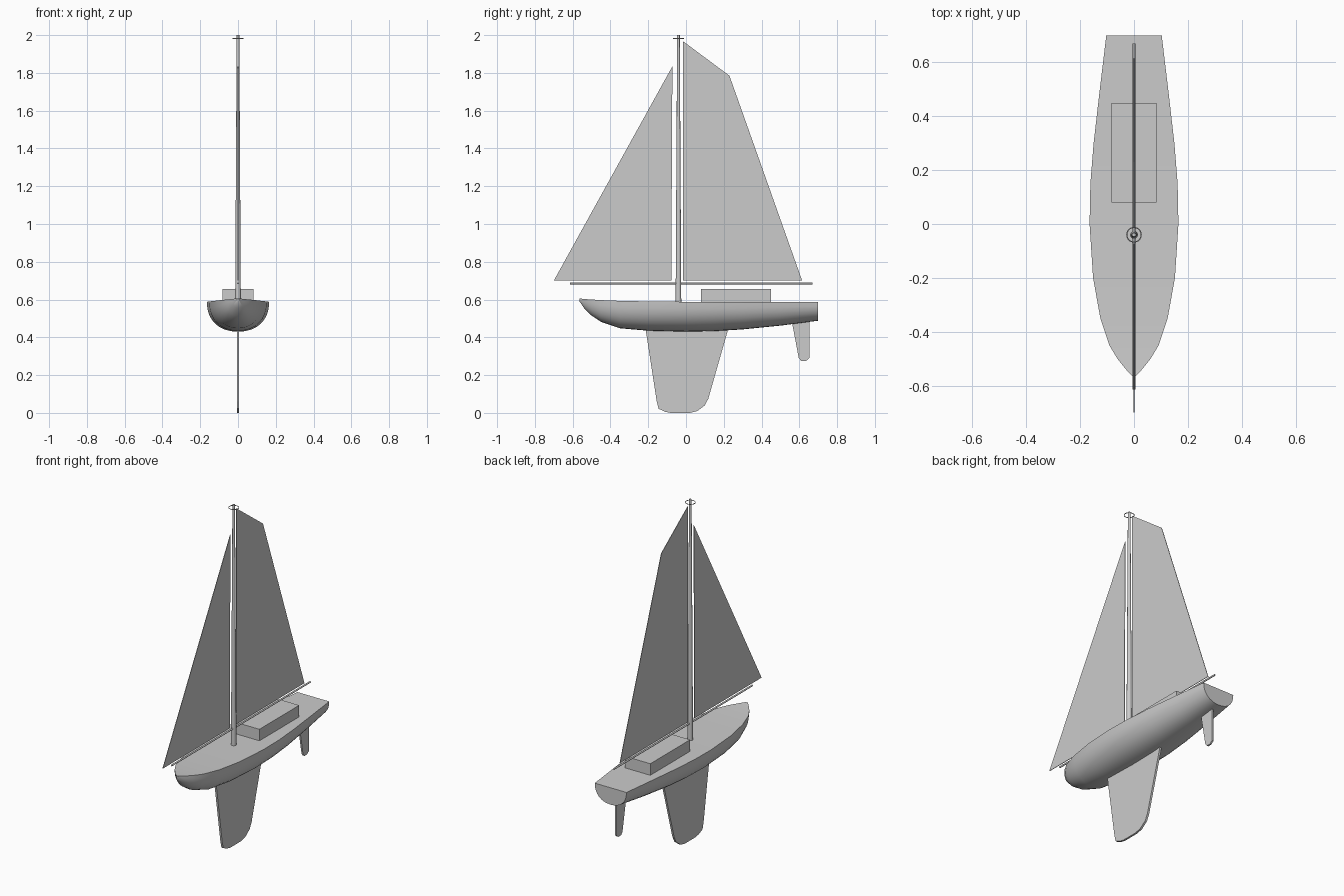
import bpy, bmesh, math
from mathutils import Vector

cube = bpy.data.objects.get("Cube")
if cube:
    bpy.data.objects.remove(cube, do_unlink=True)

grey = bpy.data.materials.new("light_grey")
grey.use_nodes = True
COLOUR = (0.6, 0.6, 0.6, 1)
grey.diffuse_color = COLOUR
grey.node_tree.nodes["Principled BSDF"].inputs["Base Color"].default_value = COLOUR


def finish(name, bm, smooth=True):
    """Turn a bmesh into a named, coloured object."""
    bmesh.ops.recalc_face_normals(bm, faces=bm.faces)
    mesh = bpy.data.meshes.new(name)
    bm.to_mesh(mesh)
    bm.free()
    mesh.materials.append(grey)
    obj = bpy.data.objects.new(name, mesh)
    bpy.context.collection.objects.link(obj)
    if smooth:
        bpy.ops.object.select_all(action="DESELECT")
        obj.select_set(True)
        bpy.context.view_layer.objects.active = obj
        bpy.ops.object.shade_smooth_by_angle(angle=math.radians(40))
    return obj


def plate(name, outline, thickness):
    """Thin upright plate on the centreline from (y, z) points."""
    bm = bmesh.new()
    face = bm.faces.new([bm.verts.new((-thickness / 2, y, z)) for y, z in outline])
    extruded = bmesh.ops.extrude_face_region(bm, geom=[face])["geom"]
    moved = [v for v in extruded if isinstance(v, bmesh.types.BMVert)]
    bmesh.ops.translate(bm, verts=moved, vec=(thickness, 0, 0))
    return finish(name, bm, False)


def rod(name, start, end, r1, r2, sides=16):
    """Tapered round bar between two points."""
    a, b = Vector(start), Vector(end)
    bm = bmesh.new()
    bmesh.ops.create_cone(bm, cap_ends=True, segments=sides, radius1=r1,
                          radius2=r2, depth=(b - a).length)
    bm.transform((b - a).to_track_quat("Z", "Y").to_matrix().to_4x4())
    bmesh.ops.translate(bm, verts=bm.verts, vec=(a + b) / 2)
    return finish(name, bm)


# Hull: stations of y, half width, deck height, keel-line height
stations = [
    (-0.565, 0.006, 0.606, 0.592), (-0.54, 0.03, 0.603, 0.555),
    (-0.50, 0.062, 0.6, 0.515), (-0.45, 0.092, 0.597, 0.482),
    (-0.35, 0.125, 0.593, 0.448), (-0.2, 0.152, 0.59, 0.435),
    (0.0, 0.165, 0.588, 0.43), (0.15, 0.162, 0.587, 0.433),
    (0.3, 0.15, 0.587, 0.442), (0.5, 0.127, 0.587, 0.462),
    (0.7, 0.103, 0.587, 0.488),
]
STEPS = 16
bm = bmesh.new()
rings = []
for y, half, deck, low in stations:
    ring = []
    for i in range(STEPS + 1):
        t = math.pi * i / STEPS
        c, s = math.cos(t), math.sin(t)
        x = half * math.copysign(abs(c) ** 0.9, c)
        ring.append(bm.verts.new((x, y, deck - (deck - low) * s ** 0.9)))
    rings.append(ring)
for a, b in zip(rings, rings[1:]):
    for i in range(STEPS):
        bm.faces.new((a[i], a[i + 1], b[i + 1], b[i]))
    bm.faces.new((a[0], b[0], b[-1], a[-1]))
bm.faces.new(rings[0])
bm.faces.new(rings[-1])
finish("hull", bm)

# Cabin
bm = bmesh.new()
bmesh.ops.create_cube(bm, size=1)
bmesh.ops.scale(bm, verts=bm.verts, vec=(0.166, 0.37, 0.08))
bmesh.ops.translate(bm, verts=bm.verts, vec=(0, 0.265, 0.615))
finish("cabin", bm, False)

# Keel and rudder
plate("keel", [(-0.215, 0.45), (-0.155, 0.06), (-0.145, 0.022), (-0.11, 0.006),
               (-0.08, 0), (0.02, 0), (0.06, 0.01), (0.1, 0.04), (0.118, 0.075),
               (0.225, 0.45)], 0.012)
plate("rudder", [(0.56, 0.485), (0.597, 0.29), (0.61, 0.275), (0.635, 0.275),
                 (0.653, 0.29), (0.653, 0.5)], 0.01)

# Mast, boom and masthead ring
MAST_Y = -0.04
rod("mast", (0, MAST_Y, 0.58), (0, MAST_Y, 2), 0.015, 0.007)
rod("boom", (0, 0.02, 0.686), (0, 0.67, 0.686), 0.005, 0.005, 12)
rod("jib_boom", (0, -0.615, 0.686), (0, -0.03, 0.686), 0.005, 0.005, 12)
rod("boom_joint", (0, -0.03, 0.686), (0, 0.02, 0.686), 0.005, 0.005, 12)
bpy.ops.mesh.primitive_torus_add(major_radius=0.027, minor_radius=0.002,
                                 major_segments=24, minor_segments=6,
                                 location=(0, MAST_Y, 1.982))
ring = bpy.context.object
ring.name = "masthead_ring"
ring.data.materials.append(grey)
bpy.ops.object.shade_smooth_by_angle(angle=math.radians(60))

# Sails
plate("mainsail", [(-0.015, 0.7), (0.615, 0.7), (0.23, 1.785), (-0.015, 1.967)], 0.003)
plate("jib", [(-0.7, 0.7), (-0.078, 0.7), (-0.072, 1.835)], 0.003)
